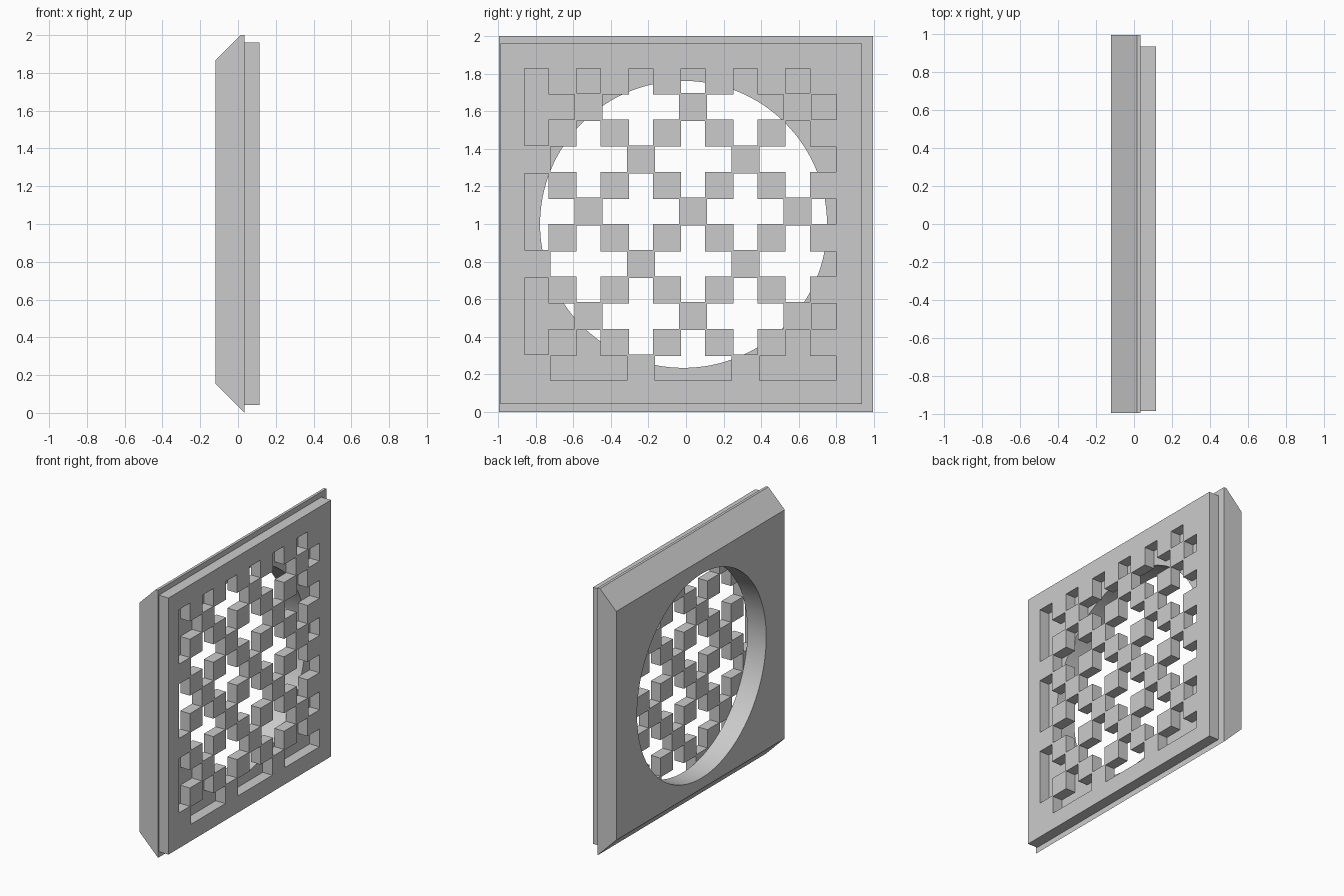
import bpy, bmesh, math

cube = bpy.data.objects.get("Cube")
if cube:
    bpy.data.objects.remove(cube, do_unlink=True)

grey = bpy.data.materials.new("light_grey")
grey.use_nodes = True
grey.diffuse_color = (0.6, 0.6, 0.6, 1)
grey.node_tree.nodes["Principled BSDF"].inputs["Base Color"].default_value = (0.6, 0.6, 0.6, 1)


def finish(bm, name):
    bmesh.ops.recalc_face_normals(bm, faces=bm.faces)
    mesh = bpy.data.meshes.new(name)
    bm.to_mesh(mesh)
    bm.free()
    mesh.materials.append(grey)
    obj = bpy.data.objects.new(name, mesh)
    bpy.context.collection.objects.link(obj)
    return obj


def extrude(bm, faces, offset):
    result = bmesh.ops.extrude_face_region(bm, geom=faces)
    verts = [v for v in result["geom"] if isinstance(v, bmesh.types.BMVert)]
    bmesh.ops.translate(bm, verts=verts, vec=offset)


# Backing plate: slanted profile along y, with a round opening
JOINT = 0.035
profile = [(-0.12, 0.155), (JOINT, 0), (JOINT, 2), (0.015, 2), (-0.12, 1.865)]
bm = bmesh.new()
face = bm.faces.new([bm.verts.new((x, -0.995, z)) for x, z in profile])
extrude(bm, [face], (0, 1.99, 0))
plate = finish(bm, "backing_plate")

bpy.ops.mesh.primitive_cylinder_add(vertices=128, radius=0.763, depth=1,
                                    location=(0, -0.013, 0.998),
                                    rotation=(0, math.pi / 2, 0))
cutter = bpy.context.object
cutter.name = "round_opening_cutter"
cutter.hide_render = True
cut = plate.modifiers.new("round_opening", "BOOLEAN")
cut.operation = "DIFFERENCE"
cut.solver = "EXACT"
cut.object = cutter
bpy.ops.object.select_all(action="DESELECT")
bpy.context.view_layer.objects.active = plate
plate.select_set(True)
bpy.ops.object.modifier_apply(modifier=cut.name)
bpy.data.objects.remove(cutter, do_unlink=True)
bpy.ops.object.shade_smooth_by_angle(angle=math.radians(30))

# Lattice: alternating plus-shaped openings, clipped to a window
PITCH = 0.278
Y0, Z0 = -0.796, 0.232
ARM, WIDTH_Y, WIDTH_Z = 0.2035, 0.064, 0.067
WINDOW_Y, WINDOW_Z = (-0.86, 0.80), (0.167, 1.828)
EDGE_Y, EDGE_Z = (-0.985, 0.935), (0.042, 1.96)


def clip(low, high, window):
    return max(low, window[0]), min(high, window[1])


openings = []
for col in range(-1, 8):
    for row in range(-1, 8):
        if (col + row) % 2 == 0:
            continue
        y, z = Y0 + col * PITCH, Z0 + row * PITCH
        for half_y, half_z in ((ARM, WIDTH_Z), (WIDTH_Y, ARM)):
            ys = clip(y - half_y, y + half_y, WINDOW_Y)
            zs = clip(z - half_z, z + half_z, WINDOW_Z)
            if ys[1] - ys[0] > 0.02 and zs[1] - zs[0] > 0.02:
                openings.append((ys, zs))


def breaks(axis, edge):
    return sorted({round(v, 4) for o in openings for v in o[axis]} | set(edge))


def is_open(y, z):
    return any(a[0] < y < a[1] and b[0] < z < b[1] for a, b in openings)


bm = bmesh.new()
grid_y, grid_z = breaks(0, EDGE_Y), breaks(1, EDGE_Z)
verts = [[bm.verts.new((JOINT, y, z)) for z in grid_z] for y in grid_y]
for i in range(len(grid_y) - 1):
    for j in range(len(grid_z) - 1):
        mid_y = (grid_y[i] + grid_y[i + 1]) / 2
        mid_z = (grid_z[j] + grid_z[j + 1]) / 2
        if not is_open(mid_y, mid_z):
            bm.faces.new((verts[i][j], verts[i + 1][j], verts[i + 1][j + 1], verts[i][j + 1]))
bmesh.ops.delete(bm, geom=[v for v in bm.verts if not v.link_faces], context="VERTS")
extrude(bm, bm.faces[:], (0.08, 0, 0))
finish(bm, "lattice_panel")
